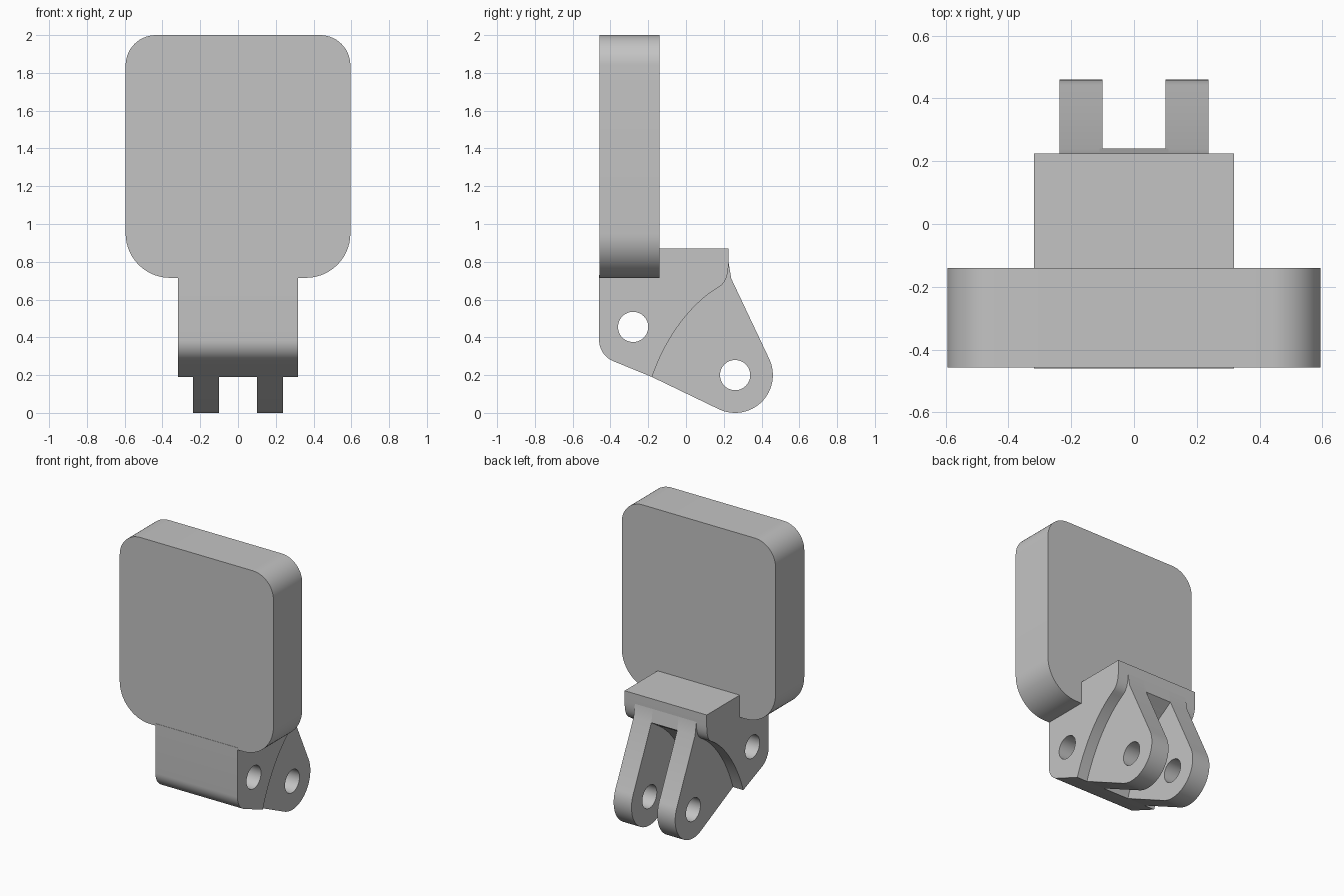
import bpy, bmesh
from math import sin, cos, radians

cube = bpy.data.objects.get("Cube")
if cube:
    bpy.data.objects.remove(cube, do_unlink=True)

grey = bpy.data.materials.new("plain grey")
grey.use_nodes = True
grey.diffuse_color = (0.55, 0.55, 0.55, 1)
grey.node_tree.nodes["Principled BSDF"].inputs["Base Color"].default_value = grey.diffuse_color


def arc(u, v, r, start, end, steps=14):
    """Points along a circular arc, angles in degrees."""
    angles = [radians(start + (end - start) * i / steps) for i in range(steps + 1)]
    return [(u + r * cos(a), v + r * sin(a)) for a in angles]


def bezier(a, b, c, d, steps=20):
    """Points along a cubic curve."""
    points = []
    for i in range(steps + 1):
        t = i / steps
        s = 1 - t
        points.append(tuple(s**3 * a[k] + 3 * s * s * t * b[k] + 3 * s * t * t * c[k] + t**3 * d[k]
                            for k in (0, 1)))
    return points


def extrude(name, profile, low, high, axis):
    """Extrude a closed profile along x (profile in y, z) or y (profile in x, z)."""
    bm = bmesh.new()
    place = (lambda u, v: (low, u, v)) if axis == "x" else (lambda u, v: (u, low, v))
    face = bm.faces.new([bm.verts.new(place(u, v)) for u, v in profile])
    moved = bmesh.ops.extrude_face_region(bm, geom=[face])["geom"]
    shift = (high - low, 0, 0) if axis == "x" else (0, high - low, 0)
    bmesh.ops.translate(bm, vec=shift, verts=[g for g in moved if isinstance(g, bmesh.types.BMVert)])
    bmesh.ops.recalc_face_normals(bm, faces=bm.faces)
    mesh = bpy.data.meshes.new(name)
    bm.to_mesh(mesh)
    bm.free()
    obj = bpy.data.objects.new(name, mesh)
    bpy.context.collection.objects.link(obj)
    mesh.materials.append(grey)
    return obj


def select(obj):
    bpy.ops.object.select_all(action="DESELECT")
    obj.select_set(True)
    bpy.context.view_layer.objects.active = obj


def drill(obj, centre, radius=0.08):
    """Cut a round hole right through along x."""
    cutter = extrude("hole_cutter", arc(*centre, radius, 0, 352.5, 47), -1, 1, "x")
    mod = obj.modifiers.new("hole", "BOOLEAN")
    mod.operation, mod.solver, mod.object = "DIFFERENCE", "EXACT", cutter
    select(obj)
    bpy.ops.object.modifier_apply(modifier=mod.name)
    bpy.data.objects.remove(cutter, do_unlink=True)


def smooth(obj):
    select(obj)
    bpy.ops.object.shade_smooth_by_angle(angle=radians(25))


# Rounded panel
W, BOTTOM, TOP, R_LOW, R_HIGH = 0.595, 0.715, 2.0, 0.235, 0.16
panel = extrude("panel",
                arc(W - R_LOW, BOTTOM + R_LOW, R_LOW, 270, 360)[0:] +
                arc(W - R_HIGH, TOP - R_HIGH, R_HIGH, 0, 90) +
                arc(R_HIGH - W, TOP - R_HIGH, R_HIGH, 90, 180) +
                arc(R_LOW - W, BOTTOM + R_LOW, R_LOW, 180, 270),
                -0.458, -0.14, "y")
smooth(panel)

# Mounting block with a curved underside
foot = (-0.18, 0.19)
sweep = bezier(foot, (-0.1, 0.42), (0.04, 0.59), (0.18, 0.67))
lip = bezier((0.18, 0.67), (0.215, 0.695), (0.225, 0.74), (0.225, 0.8), 10)
front = [(-0.14, 0.87), (-0.14, 0.73), (-0.46, 0.73)] + arc(-0.34, 0.385, 0.12, 180, 245, 10)
block = extrude("block", sweep + lip[1:] + [(0.225, 0.87)] + front, -0.318, 0.318, "x")
drill(block, (-0.28, 0.455))
smooth(block)

# Web closing the top of the slot between the prongs
web = extrude("web", [(0.0, 0.7), (0.1, 0.623), (0.18, 0.67), (0.24, 0.71), (0.225, 0.8), (0.1, 0.8)],
              -0.11, 0.11, "x")

# Pair of hinge prongs
hinge = (0.26, 0.2)
prong_profile = ([foot] + arc(*hinge, 0.2, 245, 385, 30) +
                 [(0.24, 0.71), (0.225, 0.8), (0.2, 0.8), (0.0, 0.66), (-0.18, 0.3)])
for name, inner, outer in (("left_prong", 0.1, 0.238), ("right_prong", -0.1, -0.238)):
    prong = extrude(name, prong_profile, inner, outer, "x")
    drill(prong, hinge)
    smooth(prong)
